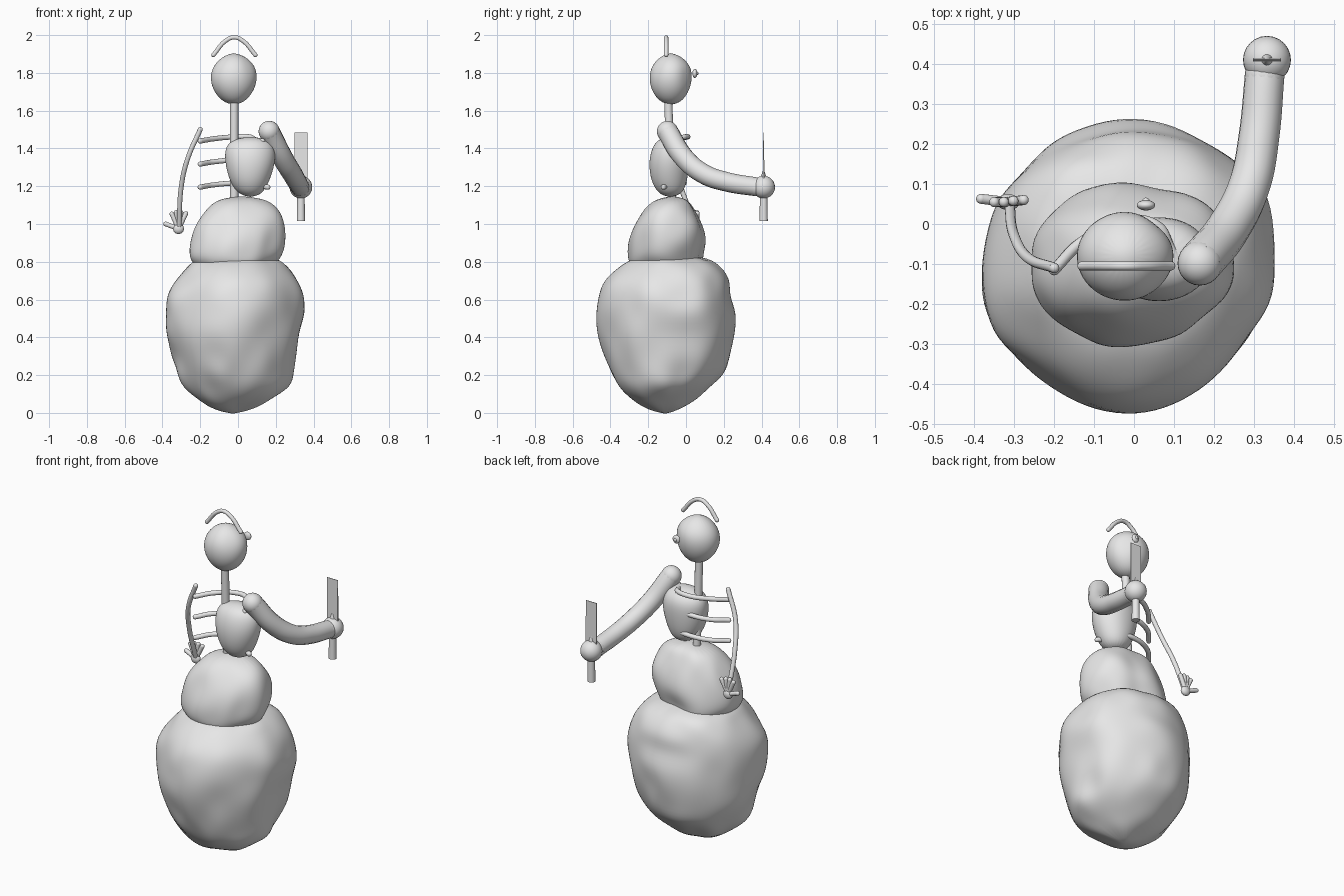
import bpy, bmesh, math
from mathutils import Vector, noise

if "Cube" in bpy.data.objects:
    bpy.data.objects.remove(bpy.data.objects["Cube"])

grey = bpy.data.materials.new("plain_grey")
grey.use_nodes = True
grey.diffuse_color = (0.8, 0.8, 0.8, 1)
grey.node_tree.nodes["Principled BSDF"].inputs["Base Color"].default_value = grey.diffuse_color


def finish(name, bm, smooth=True):
    bmesh.ops.recalc_face_normals(bm, faces=bm.faces[:])
    mesh = bpy.data.meshes.new(name)
    bm.to_mesh(mesh)
    bm.free()
    mesh.materials.append(grey)
    for face in mesh.polygons:
        face.use_smooth = smooth
    obj = bpy.data.objects.new(name, mesh)
    bpy.context.collection.objects.link(obj)
    return obj


def lump(name, bottom, rings, top, rough, dents=(), sides=24):
    """Loft of elliptical rings (z, xmin, xmax, ymin, ymax) closed by two poles."""
    bm = bmesh.new()
    loops = []
    for z, x0, x1, y0, y1 in rings:
        loop = []
        for i in range(sides):
            a = math.tau * i / sides
            out = Vector((math.cos(a), math.sin(a), 0))
            p = Vector(((x0 + x1 + (x1 - x0) * out.x) / 2,
                        (y0 + y1 + (y1 - y0) * out.y) / 2, z))
            push = rough * (0.2 + noise.noise(p * 9))
            # Broad hollows and bulges: (centre, reach, depth)
            for centre, reach, depth in dents:
                push -= depth * math.exp(-((p - Vector(centre)).length / reach) ** 2)
            loop.append(bm.verts.new(p + out * push))
        loops.append(loop)
    for low, high in zip(loops, loops[1:]):
        for i in range(sides):
            j = (i + 1) % sides
            bm.faces.new((low[i], low[j], high[j], high[i]))
    for pole, loop in ((bottom, loops[0]), (top, loops[-1])):
        tip = bm.verts.new(pole)
        for i in range(sides):
            bm.faces.new((loop[i], loop[(i + 1) % sides], tip))
    obj = finish(name, bm)
    sub = obj.modifiers.new("rounding", "SUBSURF")
    sub.levels = sub.render_levels = 2
    return obj


def ball(name, centre, size):
    bm = bmesh.new()
    bmesh.ops.create_uvsphere(bm, u_segments=24, v_segments=16, radius=1)
    bmesh.ops.scale(bm, vec=size if isinstance(size, tuple) else (size,) * 3, verts=bm.verts[:])
    bmesh.ops.translate(bm, vec=centre, verts=bm.verts[:])
    return finish(name, bm)


def tube(name, points, radius, end_radius=None):
    """Round tube along a smooth path with rounded ends."""
    end_radius = end_radius or radius
    curve = bpy.data.curves.new(name, "CURVE")
    curve.dimensions = "3D"
    curve.bevel_depth = 1
    curve.bevel_resolution = 5
    curve.use_fill_caps = True
    spline = curve.splines.new("BEZIER")
    spline.bezier_points.add(len(points) - 1)
    for i, (bp, co) in enumerate(zip(spline.bezier_points, points)):
        bp.co = co
        bp.radius = radius + (end_radius - radius) * i / (len(points) - 1)
        bp.handle_left_type = bp.handle_right_type = "AUTO"
    spline.use_smooth = True
    curve.materials.append(grey)
    obj = bpy.data.objects.new(name, curve)
    bpy.context.collection.objects.link(obj)
    ball(name + "_start", points[0], radius)
    ball(name + "_end", points[-1], end_radius)


def cone(name, centre, z0, z1, r0, r1):
    bm = bmesh.new()
    bmesh.ops.create_cone(bm, cap_ends=True, segments=20, radius1=r0, radius2=r1, depth=z1 - z0)
    bmesh.ops.translate(bm, vec=(*centre, (z0 + z1) / 2), verts=bm.verts[:])
    obj = finish(name, bm)
    bpy.context.view_layer.objects.active = obj
    obj.select_set(True)
    bpy.ops.object.shade_smooth_by_angle()
    obj.select_set(False)


# Stacked body masses
lump("lower_body", (-.03, -.11, -.01), [
    (.025, -.12, .09, -.2, -.02),
    (.07, -.21, .18, -.28, .05),
    (.135, -.28, .26, -.34, .125),
    (.21, -.31, .28, -.395, .2),
    (.3, -.345, .295, -.43, .235),
    (.42, -.385, .33, -.465, .25),
    (.53, -.4, .36, -.467, .25),
    (.62, -.375, .34, -.46, .24),
    (.7, -.325, .31, -.425, .23),
    (.77, -.27, .26, -.36, .2),
    (.82, -.215, .2, -.28, .14)], (0, -.1, .85), .045,
    [((-.28, .15, .5), .13, .025), ((-.28, -.36, .5), .13, .02),
     ((.25, -.36, .5), .13, .02), ((.25, .15, .5), .13, -.02)])
lump("middle_body", (0, -.1, .7), [
    (.73, -.16, .12, -.22, .05),
    (.78, -.23, .18, -.29, .085),
    (.83, -.26, .22, -.305, .1),
    (.91, -.257, .25, -.3, .108),
    (1.0, -.225, .247, -.265, .088),
    (1.08, -.178, .215, -.215, .045),
    (1.13, -.11, .15, -.155, .005)], (.02, -.07, 1.15), .03,
    [((0, .1, .82), .07, .025)])
lump("chest", (.065, -.085, 1.14), [
    (1.16, .0, .13, -.145, -.02),
    (1.22, -.045, .165, -.185, .007),
    (1.32, -.068, .197, -.198, .02),
    (1.4, -.072, .197, -.182, .014),
    (1.445, -.035, .165, -.15, -.02)], (.065, -.09, 1.465), .005)

# Head, neck, floating crest and nose
lump("head", (-.022, -.08, 1.628), [
    (1.65, -.085, .042, -.142, -.018),
    (1.71, -.134, .09, -.185, .02),
    (1.78, -.149, .104, -.197, .034),
    (1.84, -.132, .09, -.18, .023),
    (1.885, -.083, .043, -.138, -.022)], (-.022, -.08, 1.908), .003,
    [((.06, .0, 1.79), .04, .008), ((.06, -.15, 1.82), .04, .008)])
tube("spine", [(-.02, -.07, 1.08), (-.02, -.085, 1.4), (-.02, -.095, 1.68)], .022)
tube("crest", [(-.13, -.105, 1.895), (-.065, -.105, 1.97), (-.02, -.105, 1.988),
               (.025, -.105, 1.97), (.092, -.105, 1.895)], .0115)
ball("nose_disc", (.03, .047, 1.797), (.023, .013, .024))
ball("nose_tip", (.03, .055, 1.797), (.01, .011, .01))

# Three ribs: the upper one wraps the back, the others sink into the chest
for i, (back, side_y, end_x) in enumerate([(-.01, -.1, .158), (-.012, -.1, .15),
                                           (.008, -.06, .13)]):
    z = 1.195 + i * .122
    tube(f"rib_{i}", [(-.2, -.115, z), (-.13, -.045, z + .012), (-.02, back, z + .022),
                      (.06, back - .015, z + .022), (end_x - .04, side_y, z + .008),
                      (end_x, -.12, z)], .0135)

# Thin right arm with open hand
tube("thin_arm", [(-.2, -.11, 1.5), (-.265, -.085, 1.35), (-.3, -.03, 1.2),
                  (-.312, .05, .985)], .013)
palm = (-.315, .055, .975)
ball("right_palm", palm, (.029, .02, .028))
for i, tip in enumerate([(-.383, .063, 1.0), (-.35, .055, 1.053), (-.326, .055, 1.062),
                         (-.302, .058, 1.062), (-.276, .06, 1.055)]):
    tube(f"finger_{i}", [palm, tip], .0125)

# Thick left arm reaching out
tube("thick_arm", [(.165, -.098, 1.49), (.237, -.01, 1.35), (.29, .1, 1.262),
                   (.313, .22, 1.222), (.327, .37, 1.197)], .056, .05)
hand = (.333, .411)
ball("left_hand", (*hand, 1.195), .06)

# Held blade: grip, collar and thin tapering plate
cone("grip", hand, 1.015, 1.24, .022, .018)
cone("collar", hand, 1.24, 1.285, .018, .003)
bm = bmesh.new()
bmesh.ops.create_cube(bm, size=1)
for v in bm.verts:
    thick = .003 if v.co.z > 0 else .009
    v.co = Vector((hand[0] + v.co.x * .07, hand[1] + v.co.y * thick, 1.36 + v.co.z * .25))
finish("blade", bm, False)
